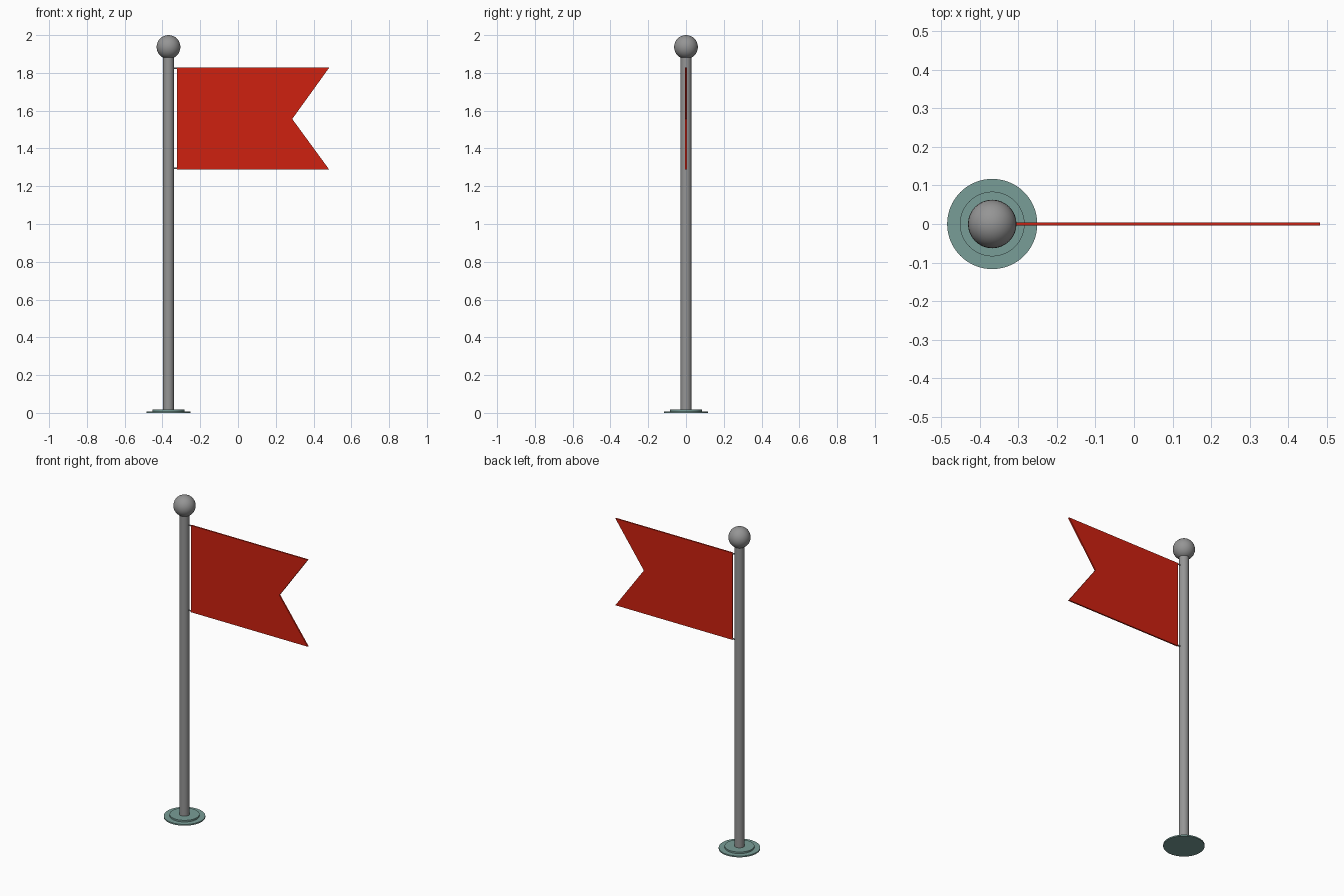
import bpy, bmesh, math

if "Cube" in bpy.data.objects:
    bpy.data.objects.remove(bpy.data.objects["Cube"])

POLE_X = -0.368


def material(name, rgb):
    m = bpy.data.materials.new(name)
    m.diffuse_color = (*rgb, 1.0)
    m.use_nodes = True
    m.node_tree.nodes["Principled BSDF"].inputs["Base Color"].default_value = m.diffuse_color
    return m


grey = material("grey metal", (0.30, 0.30, 0.30))
teal = material("dull teal", (0.19, 0.34, 0.31))
red = material("flag red", (0.62, 0.015, 0.005))


def finish(obj, name, mat, smooth=True):
    obj.name = name
    obj.data.materials.append(mat)
    if smooth:
        bpy.ops.object.shade_smooth_by_angle(angle=math.radians(40))
    return obj


def cylinder(name, mat, radius, z0, z1, sides=48):
    bpy.ops.mesh.primitive_cylinder_add(vertices=sides, radius=radius, depth=z1 - z0,
                                        location=(POLE_X, 0, (z0 + z1) / 2))
    return finish(bpy.context.object, name, mat)


# Stepped base plate
cylinder("base_plate", teal, 0.117, 0.0, 0.008, 64)
cylinder("base_step", teal, 0.084, 0.008, 0.018, 64)

# Pole and ball finial
cylinder("pole", grey, 0.029, 0.018, 1.90)
bpy.ops.mesh.primitive_uv_sphere_add(segments=32, ring_count=16, radius=0.063,
                                     location=(POLE_X, 0, 1.937))
finish(bpy.context.object, "ball_finial", grey)

# Short pegs joining the flag corners to the pole
for label, z in (("lower", 1.294), ("upper", 1.824)):
    bpy.ops.mesh.primitive_cylinder_add(vertices=12, radius=0.004, depth=0.04,
                                        location=(-0.335, 0, z),
                                        rotation=(0, math.pi / 2, 0))
    finish(bpy.context.object, label + "_peg", grey)

# Swallowtail flag, extruded from its outline
outline = [(-0.322, 1.288), (0.483, 1.288), (0.287, 1.556), (0.483, 1.828), (-0.322, 1.828)]
bm = bmesh.new()
face = bm.faces.new([bm.verts.new((x, -0.0045, z)) for x, z in outline])
ext = bmesh.ops.extrude_face_region(bm, geom=[face])
bmesh.ops.translate(bm, vec=(0, 0.009, 0),
                    verts=[g for g in ext["geom"] if isinstance(g, bmesh.types.BMVert)])
bmesh.ops.recalc_face_normals(bm, faces=bm.faces)
mesh = bpy.data.meshes.new("flag")
bm.to_mesh(mesh)
bm.free()
flag = bpy.data.objects.new("flag", mesh)
bpy.context.collection.objects.link(flag)
finish(flag, "flag", red, smooth=False)
